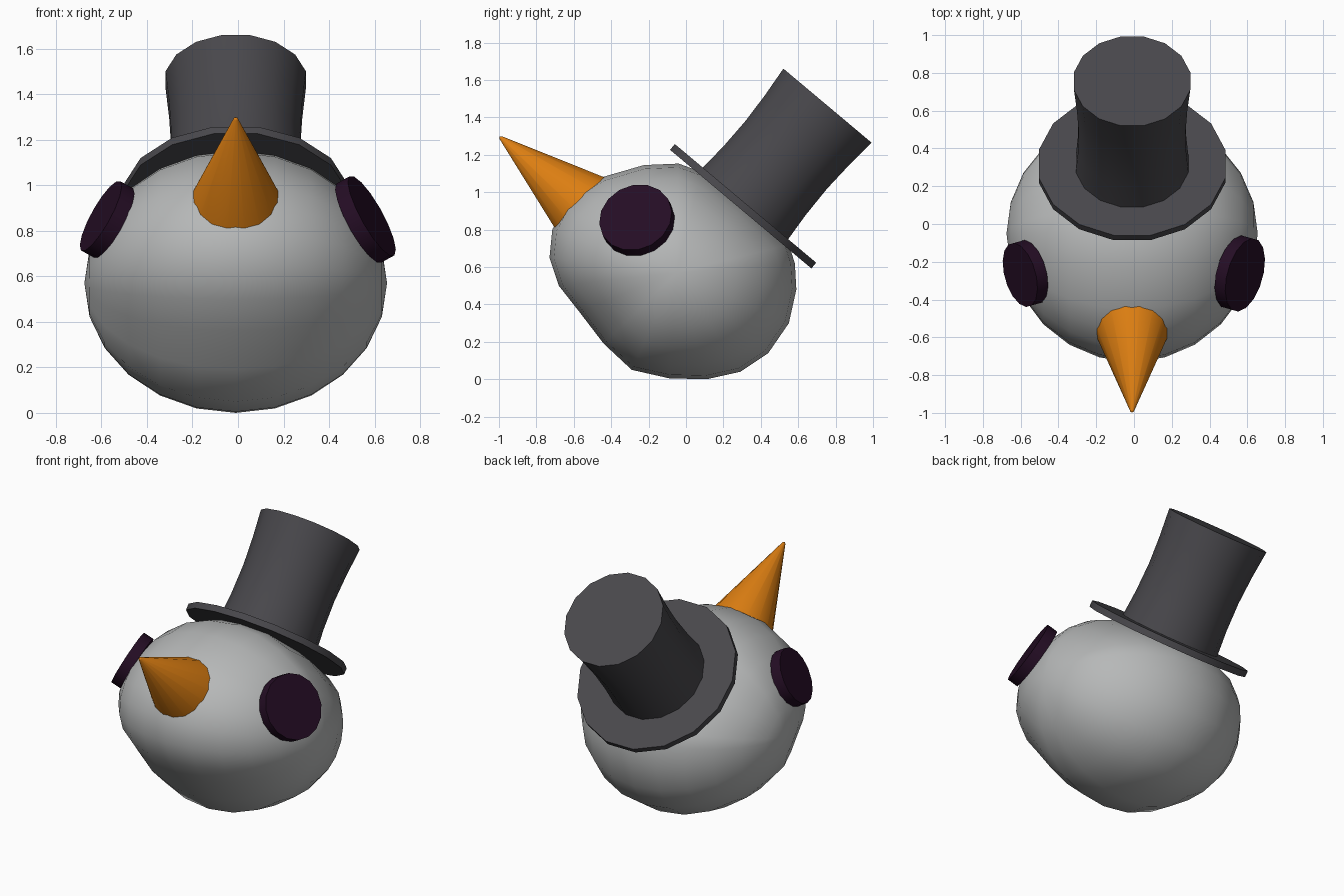
import bpy, bmesh, math
from mathutils import Matrix, Vector

if "Cube" in bpy.data.objects:
    bpy.data.objects.remove(bpy.data.objects["Cube"])


def material(name, rgb):
    m = bpy.data.materials.new(name)
    m.diffuse_color = (*rgb, 1)
    m.use_nodes = True
    m.node_tree.nodes["Principled BSDF"].inputs["Base Color"].default_value = m.diffuse_color
    return m


SNOW = material("snow_white", (0.47, 0.48, 0.48))
FELT = material("dark_felt", (0.066, 0.064, 0.072))
CARROT = material("carrot_orange", (0.72, 0.21, 0.006))
COAL = material("coal_purple", (0.018, 0.004, 0.018))


def build(name, rings, mat, matrix=Matrix(), angle=40):
    """Skin a stack of closed rings, weld collapsed ends, shade smooth."""
    bm = bmesh.new()
    loops = [[bm.verts.new(p) for p in ring] for ring in rings]
    n = len(loops[0])
    for a, b in zip(loops, loops[1:]):
        for i in range(n):
            j = (i + 1) % n
            bm.faces.new((a[i], a[j], b[j], b[i]))
    bmesh.ops.remove_doubles(bm, verts=bm.verts, dist=1e-5)
    bmesh.ops.recalc_face_normals(bm, faces=bm.faces)
    bm.transform(matrix)
    me = bpy.data.meshes.new(name)
    bm.to_mesh(me)
    bm.free()
    me.materials.append(mat)
    ob = bpy.data.objects.new(name, me)
    bpy.context.collection.objects.link(ob)
    bpy.ops.object.select_all(action='DESELECT')
    ob.select_set(True)
    bpy.context.view_layer.objects.active = ob
    bpy.ops.object.shade_smooth_by_angle(angle=math.radians(angle))
    return ob


def lathe(name, profile, mat, matrix, sides=16):
    """Revolve (radius, height) points about local z."""
    step = 2 * math.pi / sides
    rings = [[(r * math.cos((i + 0.5) * step), r * math.sin((i + 0.5) * step), h)
              for i in range(sides)] for r, h in profile]
    return build(name, rings, mat, matrix)


CX = -0.01  # slight sideways offset of the whole head

# Head: side outline (y, z) swept across x, shrinking to rounded cheeks
outline = [(.59, .48), (.55, .30), (.44, .14), (.29, .04), (.11, 0), (-.09, .005),
           (-.29, .05), (-.44, .19), (-.57, .36), (-.68, .50), (-.73, .65),
           (-.715, .80), (-.65, .92), (-.56, 1.01), (-.45, 1.08), (-.225, 1.145),
           (-.04, 1.153), (.08, 1.11), (.32, .94), (.55, .72), (.582, .62)]
cy, cz = -0.05, 0.57
rings = []
for k in range(13):
    t = math.radians(-90 + 15 * k)
    s = math.cos(t)
    rings.append([(CX + 0.665 * math.sin(t), cy + (y - cy) * s, cz + (z - cz) * s)
                  for y, z in outline])
build("head", rings, SNOW, angle=70)

# Hat: brim and waisted crown, tilted back 40 degrees
hat = Matrix.Translation((CX, 0.2925, 0.9095)) @ Matrix.Rotation(math.radians(-40), 4, 'X')
lathe("hat_brim", [(0, 0), (.503, 0), (.503, .04), (0, .04)], FELT, hat)
lathe("hat_crown", [(0, .02), (.305, .02), (.292, .2), (.289, .38), (.298, .55),
                    (.314, .722), (0, .722)], FELT, hat)

# Nose: cone pointing forward and up
nose_dir = Vector((0, -math.sin(math.radians(50)), math.cos(math.radians(50))))
nose = (Matrix.Translation(Vector((CX, -0.998, 1.298)) - nose_dir * 0.62)
        @ Matrix.Rotation(math.radians(50), 4, 'X'))
lathe("nose", [(0, 0), (.214, 0), (.010, .61), (0, .62)], CARROT, nose)

# Eyes: coal discs, the left one a little smaller
for name, side, x, r in (("right_eye", 1, .56, .2), ("left_eye", -1, -.575, .175)):
    rot = Vector((side * .85, -.24, .47)).to_track_quat('Z', 'Y').to_matrix().to_4x4()
    lathe(name, [(0, -.033), (r, -.033), (r, .033), (0, .033)], COAL,
          Matrix.Translation((x, -.262, .85)) @ rot)
